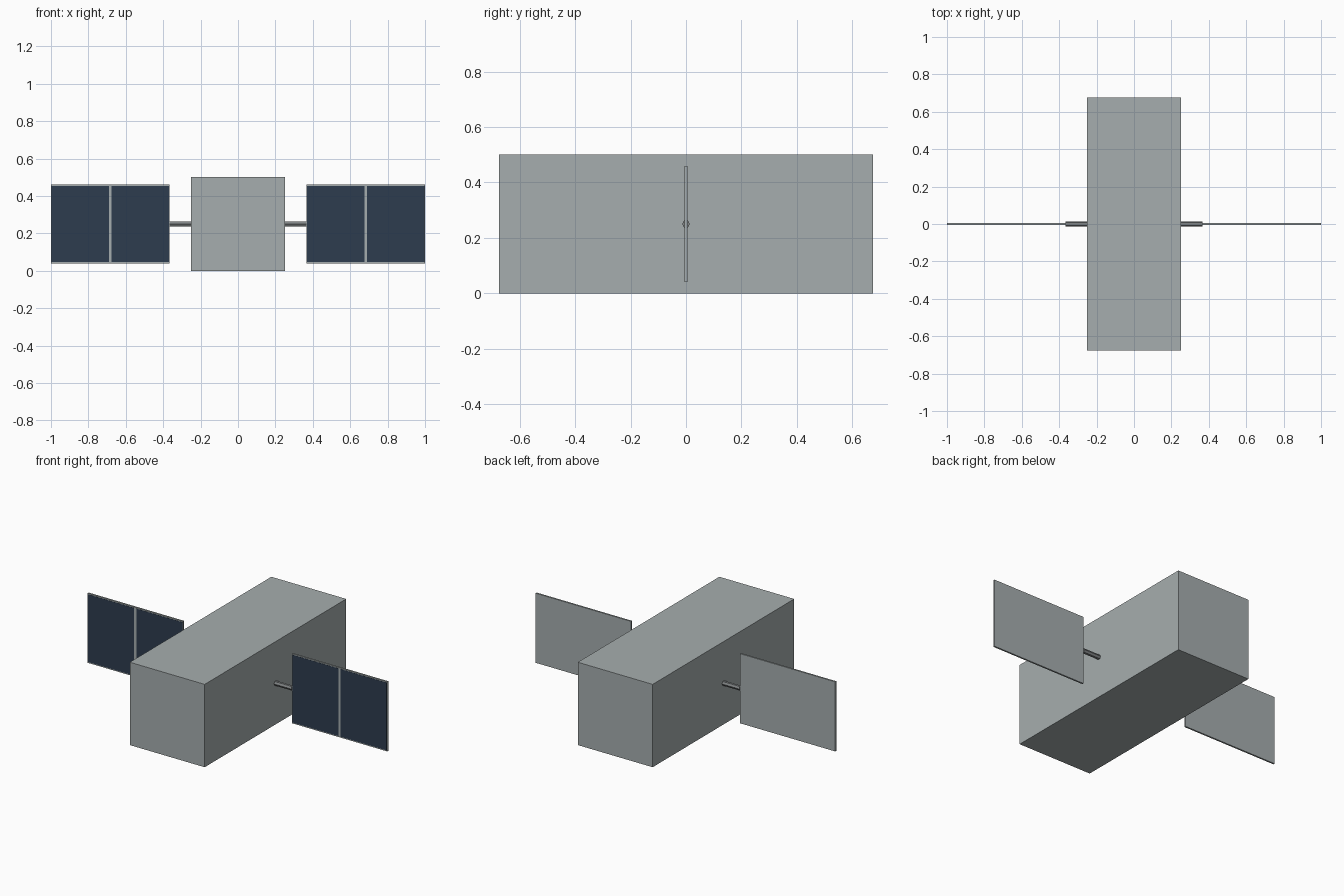
import bpy
import bmesh
import math
from mathutils import Matrix, Vector

if "Cube" in bpy.data.objects:
    bpy.data.objects.remove(bpy.data.objects["Cube"], do_unlink=True)


def material(name, rgb):
    mat = bpy.data.materials.new(name)
    mat.use_nodes = True
    mat.diffuse_color = (*rgb, 1)
    mat.node_tree.nodes["Principled BSDF"].inputs["Base Color"].default_value = (*rgb, 1)
    return mat


def finish(name, bm, mat):
    mesh = bpy.data.meshes.new(name)
    bm.to_mesh(mesh)
    bm.free()
    mesh.materials.append(mat)
    obj = bpy.data.objects.new(name, mesh)
    bpy.context.collection.objects.link(obj)
    return obj


def box(name, low, high, mat):
    low, high = Vector(low), Vector(high)
    bm = bmesh.new()
    bmesh.ops.create_cube(bm, size=1, matrix=Matrix.Translation((low + high) / 2)
                          @ Matrix.Diagonal((*(high - low), 1)))
    return finish(name, bm, mat)


def rod(name, x1, x2, z, radius, mat):
    bm = bmesh.new()
    place = Matrix.Translation(((x1 + x2) / 2, 0, z)) @ Matrix.Rotation(math.pi / 2, 4, "Y")
    bmesh.ops.create_cone(bm, cap_ends=True, segments=6, radius1=radius, radius2=radius,
                          depth=abs(x2 - x1), matrix=place)
    return finish(name, bm, mat)


hull_grey = material("hull grey", (0.38, 0.42, 0.425))
rod_grey = material("rod grey", (0.22, 0.235, 0.24))
cell_navy = material("solar cell navy", (0.026, 0.045, 0.077))

WIDTH, LENGTH, HEIGHT = 0.5, 1.35, 0.5
INNER, OUTER = 0.365, 1.0       # extent of each wing along x
LOW, HIGH = 0.04, 0.46          # extent of each wing in z
THICK, RIM, GAP = 0.005, 0.006, 0.015

# Main body
box("body", (-WIDTH / 2, -LENGTH / 2, 0), (WIDTH / 2, LENGTH / 2, HEIGHT), hull_grey)

# Solar wings with their support rods
middle = (INNER + OUTER) / 2
for side, sign in (("left", 1), ("right", -1)):
    def span(a, b):
        return sorted((sign * a, sign * b))

    rod(f"{side}_support_rod", sign * WIDTH / 2, sign * INNER, HEIGHT / 2, 0.014, rod_grey)
    x1, x2 = span(INNER, OUTER)
    box(f"{side}_panel_frame", (x1, -THICK, LOW), (x2, THICK, HIGH), hull_grey)

    # Two dark cell plates on the front of each wing
    for label, a, b in (("inner", INNER + RIM / 2, middle - GAP / 2),
                        ("outer", middle + GAP / 2, OUTER - RIM / 2)):
        x1, x2 = span(a, b)
        box(f"{side}_{label}_solar_cell", (x1, -THICK - 0.001, LOW + RIM),
            (x2, -THICK + 0.001, HIGH - RIM), cell_navy)
